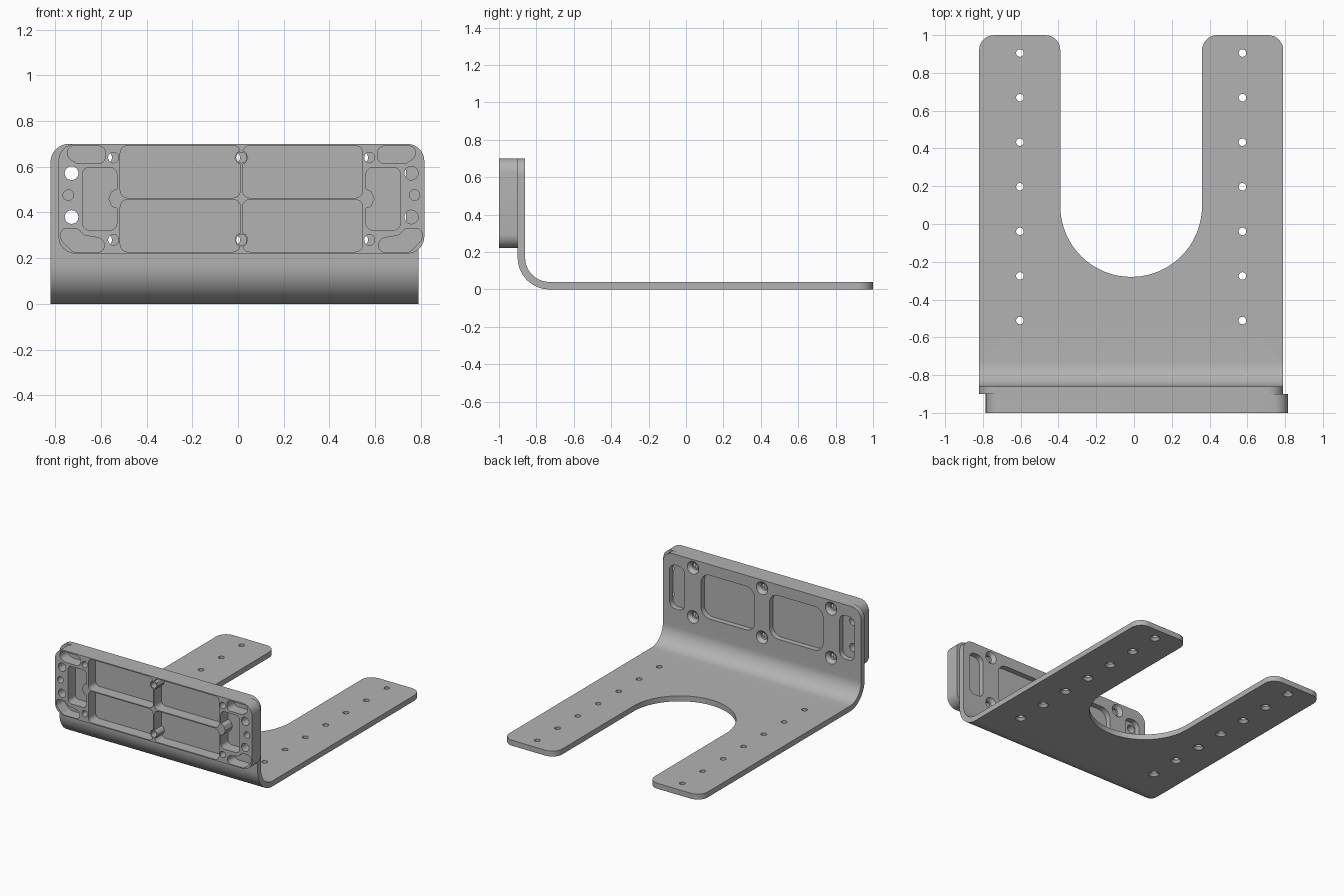
import bpy, bmesh, math
from mathutils import Vector

cube = bpy.data.objects.get("Cube")
if cube:
    bpy.data.objects.remove(cube)

grey = bpy.data.materials.new("satin_grey")
grey.use_nodes = True
colour = (0.45, 0.45, 0.45, 1)
grey.diffuse_color = colour
grey.node_tree.nodes["Principled BSDF"].inputs["Base Color"].default_value = colour


def fillet(pts, r, steps=8):
    """Round every corner of a 2D outline with a circular arc."""
    out = []
    for i, p in enumerate(pts):
        p = Vector(p)
        a, b = Vector(pts[i - 1]) - p, Vector(pts[(i + 1) % len(pts)]) - p
        half = a.angle(b) / 2
        d = min(r / math.tan(half), a.length * 0.49, b.length * 0.49)
        s, e, w = p + a.normalized() * d, p + b.normalized() * d, math.sin(half)
        for k in range(steps + 1):
            t = k / steps
            k0, k1, k2 = (1 - t) ** 2, 2 * w * t * (1 - t), t * t
            out.append((s * k0 + p * k1 + e * k2) / (k0 + k1 + k2))
    return out


def box(x0, x1, z0, z1, r):
    return fillet([(x0, z0), (x1, z0), (x1, z1), (x0, z1)], r)


def notch(pts, centres, r):
    """Push an outline clear of round bosses."""
    out = []
    for i, p in enumerate(pts):
        q = pts[(i + 1) % len(pts)]
        n = max(1, int((q - p).length / 0.005))
        for k in range(n):
            v = p.lerp(q, k / n)
            for c in centres:
                away = v - Vector(c)
                if away.length < r:
                    v = Vector(c) + away.normalized() * r
            out.append(v)
    return out


def loft(bm, rings):
    """Skin a stack of equal rings into a closed solid."""
    loops = [[bm.verts.new(co) for co in ring] for ring in rings]
    n = len(loops[0])
    for lo, hi in zip(loops, loops[1:]):
        for i in range(n):
            j = (i + 1) % n
            bm.faces.new((lo[i], lo[j], hi[j], hi[i]))
    bm.faces.new(loops[0][::-1])
    bm.faces.new(loops[-1])


def prism_y(bm, pts, y0, y1):
    loft(bm, [[(x, y, z) for x, z in pts] for y in (y0, y1)])


def drill(bm, centre, axis, stations):
    """Stepped round cutter; stations are (position along axis, radius)."""
    rings = []
    for s, r in stations:
        ring = []
        for k in range(24):
            a = math.tau * k / 24
            u, v = centre[0] + r * math.cos(a), centre[1] + r * math.sin(a)
            ring.append((u, s, v) if axis == "y" else (u, v, s))
        rings.append(ring)
    loft(bm, rings)


def finish(name, bm):
    bmesh.ops.recalc_face_normals(bm, faces=bm.faces)
    me = bpy.data.meshes.new(name)
    bm.to_mesh(me)
    bm.free()
    me.materials.append(grey)
    ob = bpy.data.objects.new(name, me)
    bpy.context.collection.objects.link(ob)
    return ob


def carve(ob, cut):
    mod = ob.modifiers.new("cut", "BOOLEAN")
    mod.object, mod.operation, mod.solver = cut, "DIFFERENCE", "EXACT"
    bpy.ops.object.select_all(action="DESELECT")
    bpy.context.view_layer.objects.active = ob
    ob.select_set(True)
    bpy.ops.object.modifier_apply(modifier=mod.name)
    bpy.data.objects.remove(cut)
    bpy.ops.object.shade_smooth_by_angle(angle=math.radians(30))


# Bent bracket: L profile swept across x
BX, PX, MID = -0.015, 0.015, 0.46
HALF, R, T = 0.805, 0.17, 0.04
bend = [(math.cos(a), math.sin(a)) for a in
        (math.pi * (1 + k / 32) for k in range(17))]
cy, cz = -0.9 + R, R
profile = [(-0.9, 0.7)] + [(cy + R * c, cz + R * s) for c, s in bend] + [(1, 0), (1, T)]
profile += [(cy + (R - T) * c, cz + (R - T) * s) for c, s in reversed(bend)]
profile += [(-0.9 + T, 0.7)]
bm = bmesh.new()
loft(bm, [[(x, y, z) for y, z in profile] for x in (BX - HALF, BX + HALF)])

# Fork opening with a round end
slot_r, slot_y = 0.375, 0.095
fork = bmesh.new()
arc = [(BX + slot_r * math.cos(a), slot_y + slot_r * math.sin(a)) for a in
       (math.pi * (1 + k / 40) for k in range(41))]
arc = arc + [(BX + slot_r, 1.2), (BX - slot_r, 1.2)]
loft(fork, [[(x, y, z) for x, y in arc] for z in (-0.1, 0.1)])
bracket = finish("bent_bracket", bm)
carve(bracket, finish("fork_cutter", fork))

# Round the fork tips and the top corners
bm = bmesh.new()
bm.from_mesh(bracket.data)
corners = []
for e in bm.edges:
    a, b = e.verts[0].co, e.verts[1].co
    tip = min(a.y, b.y) > 0.99 and abs(a.z - b.z) > 0.03
    top = min(a.z, b.z) > 0.69 and abs(a.y - b.y) > 0.03
    if tip or top:
        corners.append(e)
bmesh.ops.bevel(bm, geom=corners, offset=0.08, segments=8, profile=0.5, affect="EDGES")
bm.to_mesh(bracket.data)
bm.free()

# Bracket windows, side slots and countersunk holes
cut = bmesh.new()
for s in (-1, 1):
    for inner, outer, r in ((0.06, 0.495, 0.07), (0.63, 0.75, 0.045)):
        x0, x1 = sorted((BX + s * inner, BX + s * outer))
        prism_y(cut, box(x0, x1, 0.3, 0.62, r), -0.95, -0.8)
    for k in range(7):
        drill(cut, (BX + s * 0.589, 0.905 - k * 0.236), "z",
              [(-0.01, 0.045), (0.018, 0.02), (0.06, 0.02)])
for x in (-0.56, 0, 0.56):
    for z in (MID - 0.18, MID + 0.18):
        drill(cut, (BX + x, z), "y", [(-0.92, 0.024), (-0.884, 0.024), (-0.85, 0.056)])
carve(bracket, finish("bracket_cutter", cut))

# Front mounting plate
bm = bmesh.new()
prism_y(bm, box(PX - 0.8, PX + 0.8, 0.22, 0.7, 0.075), -1, -0.9)
plate = finish("mounting_plate", bm)

# Plate pockets, mirrored about the plate centre
cut = bmesh.new()
FLOOR = -0.915
bosses = [(0, MID - 0.18), (0, MID + 0.18)]
lower = [(0.79, 0.33), (0.715, 0.33), (0.69, 0.3), (0.6, 0.285),
         (0.6, 0.226), (0.735, 0.226), (0.79, 0.28)]
upper = [(0.76, 0.64), (0.72, 0.615), (0.595, 0.615), (0.595, 0.69), (0.76, 0.69)]
for s in (-1, 1):
    outlines = [notch(box(0.005, 0.53, z0, z1, 0.032), bosses, 0.03)
                for z0, z1 in ((0.228, 0.456), (0.464, 0.692))]
    outlines.append(notch(box(0.545, 0.695, 0.323, 0.597, 0.03), [(0.54, MID)], 0.042))
    outlines += [fillet(lower, 0.035), fillet(upper, 0.03)]
    for pts in outlines:
        prism_y(cut, [(PX + s * x, z) for x, z in pts], -1.05, FLOOR)
    # End holes
    for z in (0.38, 0.572):
        drill(cut, (PX + s * 0.743, z), "y", [(-1.05, 0.03), (-0.85, 0.03)])
    drill(cut, (PX + s * 0.757, 0.476), "y", [(-1.05, 0.023), (-0.94, 0.023)])
# Screw holes
for x in (-0.56, 0, 0.56):
    for z in (MID - 0.18, MID + 0.18):
        drill(cut, (PX + x, z), "y", [(-1.05, 0.023), (-0.85, 0.023)])
carve(plate, finish("plate_cutter", cut))
